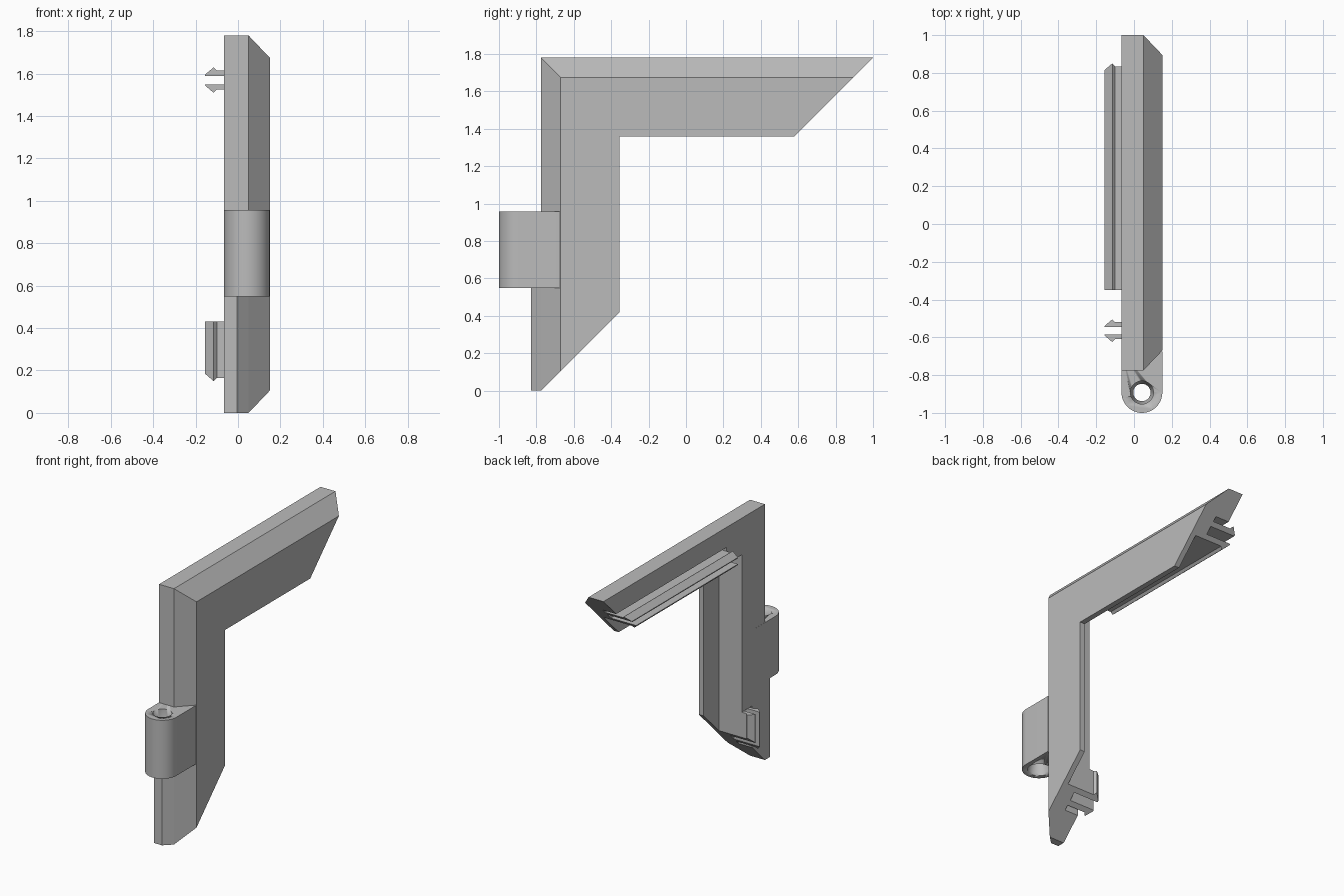
import bpy, bmesh, math
from mathutils import Vector

cube = bpy.data.objects.get("Cube")
if cube:
    bpy.data.objects.remove(cube, do_unlink=True)

grey = bpy.data.materials.new("plain_grey")
grey.use_nodes = True
grey.diffuse_color = (0.5, 0.5, 0.5, 1)
grey.node_tree.nodes["Principled BSDF"].inputs["Base Color"].default_value = (0.5, 0.5, 0.5, 1)

FRONT, TOP, BACK = -0.775, 1.78, 1.0


def loft(name, rings, smooth=False):
    """Skin a row of matching rings and cap both ends."""
    bm = bmesh.new()
    rows = [[bm.verts.new(p) for p in ring] for ring in rings]
    n = len(rows[0])
    for a, b in zip(rows, rows[1:]):
        for i in range(n):
            j = (i + 1) % n
            bm.faces.new((a[i], a[j], b[j], b[i]))
    bm.faces.new(rows[0])
    bm.faces.new(rows[-1])
    bmesh.ops.recalc_face_normals(bm, faces=bm.faces[:])
    mesh = bpy.data.meshes.new(name)
    bm.to_mesh(mesh)
    bm.free()
    ob = bpy.data.objects.new(name, mesh)
    bpy.context.collection.objects.link(ob)
    mesh.materials.append(grey)
    if smooth:
        bpy.ops.object.select_all(action='DESELECT')
        ob.select_set(True)
        bpy.context.view_layer.objects.active = ob
        bpy.ops.object.shade_smooth_by_angle(angle=math.radians(30))
    return ob


def cut(target, cutter):
    cutter.hide_render = True
    cutter.hide_set(True)
    mod = target.modifiers.new("cut", 'BOOLEAN')
    mod.operation = 'DIFFERENCE'
    mod.solver = 'EXACT'
    mod.object = cutter


# Stations along the frame; d is the distance in from the outer edge
def arm_end(x, d, extra=0.0):
    return Vector((x, BACK - d + extra, TOP - d))


def corner(x, d):
    return Vector((x, FRONT + d, TOP - d))


def leg_end(x, d, extra=0.0):
    return Vector((x, FRONT + d, d - extra))


def arm_start(x, d):
    return Vector((x, -0.35, TOP - d))


def leg_start(x, d):
    return Vector((x, FRONT + d, 0.43))


# Mitred corner frame with a chamfered outside and a rebated inside
section = [(-0.065, 0), (0.05, 0), (0.15, 0.105), (0.15, 0.42),
           (0.112, 0.42), (0.112, 0.255), (-0.065, 0.255)]
frame = loft("corner_frame", [[f(x, d) for x, d in section]
                              for f in (arm_end, corner, leg_end)])

# Barbed clips, with flex slots cut beside them
MID = 0.21
barb = [(-0.06, 0.02), (-0.155, 0.02), (-0.155, 0.026), (-0.115, 0.06),
        (-0.1, 0.045), (-0.06, 0.045)]
for label, start, end in (("arm", arm_start, arm_end), ("leg", leg_start, leg_end)):
    for side, sign in (("outer", -1), ("inner", 1)):
        pts = [(x, MID + sign * h) for x, h in barb]
        loft(f"{label}_{side}_clip", [[f(x, d) for x, d in pts] for f in (start, end)])
    for low, high in ((MID - 0.02, MID + 0.02), (MID - 0.07, MID - 0.045)):
        pts = [(-0.1, low), (0.04, low), (0.04, high), (-0.1, high)]
        cut(frame, loft(f"{label}_slot_cutter", [[start(x, d) for x, d in pts],
                                                 [end(x, d, 0.05) for x, d in pts]]))

# Lower front pad, carrying the chamfer forward below the hinge
pad = [(-0.065, FRONT), (-0.065, -0.828), (-0.005, -0.828), (0.05, FRONT)]
loft("lower_front_pad", [[(x, y, z) for x, y in pad] for z in (0, 0.55)])

# Hinge barrel with a flared pin hole
cx, cy, r = 0.042, -0.892, 0.108
outline = [(cx + r, -0.675)]
for i in range(33):
    a = -math.pi * i / 32
    outline.append((cx + r * math.cos(a), cy + r * math.sin(a)))
outline.append((cx - r, -0.675))
hinge = loft("hinge_barrel", [[(x, y, z) for x, y in outline] for z in (0.55, 0.957)], True)


def circle(radius, z):
    return [(cx + radius * math.cos(math.tau * i / 32),
             cy + radius * math.sin(math.tau * i / 32), z) for i in range(32)]


hole = [(0.075, 0.5), (0.075, 0.57), (0.046, 0.7), (0.046, 0.85), (0.061, 0.9), (0.061, 1.0)]
cut(hinge, loft("pin_hole_cutter", [circle(rad, z) for rad, z in hole], True))
